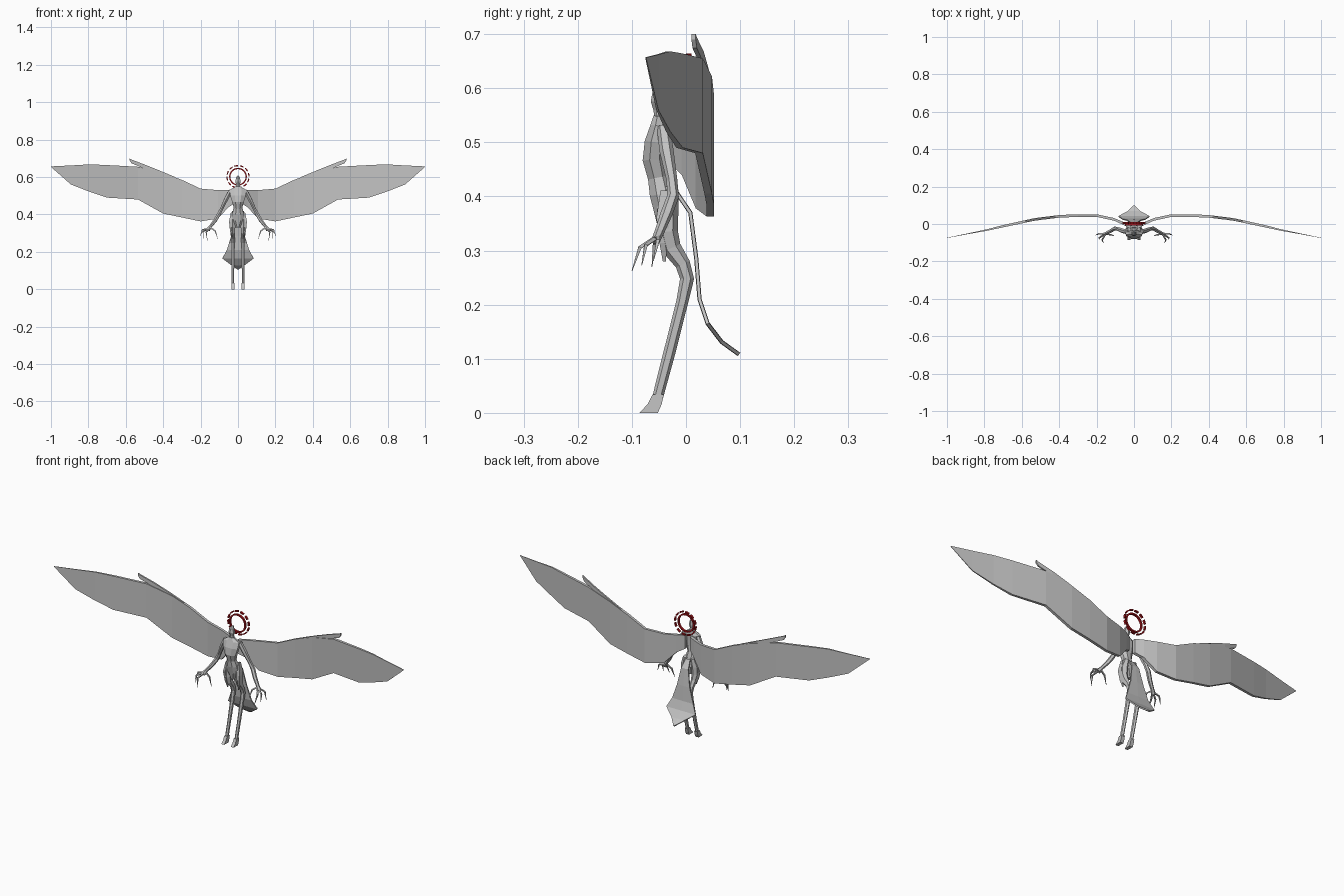
import bpy, bmesh, math
from mathutils import Vector


def material(name, rgb):
    m = bpy.data.materials.new(name)
    m.diffuse_color = (*rgb, 1)
    return m


GREY = material("stone grey", (0.54, 0.54, 0.54))
RED = material("dark red", (0.42, 0.008, 0.012))


def skin(name, rings, mat=GREY, mirror=False, closed=False):
    """Bridge rings of equal point count into one flat-shaded solid."""
    bm = bmesh.new()
    rows = [[bm.verts.new(p) for p in r] for r in rings]
    n = len(rows[0])
    pairs = list(zip(rows, rows[1:]))
    if closed:
        pairs.append((rows[-1], rows[0]))
    for a, b in pairs:
        for i in range(n):
            j = (i + 1) % n
            bm.faces.new((a[i], a[j], b[j], b[i]))
    if not closed:
        bm.faces.new(rows[0])
        bm.faces.new(rows[-1])
    bmesh.ops.recalc_face_normals(bm, faces=bm.faces)
    me = bpy.data.meshes.new(name)
    bm.to_mesh(me)
    bm.free()
    me.materials.append(mat)
    ob = bpy.data.objects.new(name, me)
    bpy.context.collection.objects.link(ob)
    if mirror:
        ob.modifiers.new("mirror", 'MIRROR')
    return ob


def limb(name, stations, sides=6, mirror=True):
    """Stations: (x, y, z, half width, half depth) along a path."""
    pts = [Vector(s[:3]) for s in stations]
    rings = []
    for i, s in enumerate(stations):
        t = (pts[min(i + 1, len(pts) - 1)] - pts[max(i - 1, 0)]).normalized()
        u = Vector((1, 0, 0))
        u = (u - t * u.dot(t)).normalized()
        v = t.cross(u)
        ring = []
        for k in range(sides):
            a = 2 * math.pi * (k + 0.5) / sides
            ring.append(pts[i] + u * (s[3] * math.cos(a)) + v * (s[4] * math.sin(a)))
        rings.append(ring)
    return skin(name, rings, mirror=mirror)


# wings: x, top z, bottom z, y, half thickness
wing = [(.015, .53, .46, -.020, .008), (.05, .53, .44, .0, .008),
        (.107, .53, .378, .025, .007), (.2, .538, .363, .045, .007),
        (.3, .585, .384, .045, .007), (.4, .622, .405, .041, .007),
        (.535, .655, .48, .024, .007), (.70, .664, .49, -.012, .006),
        (.79, .668, .52, -.033, .004), (.893, .662, .56, -.053, .002),
        (1.0, .657, .654, -.074, .0008)]
skin("wing", [[(x, y - h, t), (x, y + h, t), (x, y + h, b), (x, y - h, b)]
              for x, t, b, y, h in wing], mirror=True)

# pointed feather spur rising from the leading edge
spur = [(.34, .602, .585, .044), (.42, .635, .615, .038),
        (.50, .667, .645, .029), (.57, .694, .674, .016), (.58, .70, .690, .014)]
skin("wing_spur", [[(x, y - .004, t), (x, y + .004, t), (x, y + .004, b), (x, y - .004, b)]
                   for x, t, b, y in spur], mirror=True)

# torso, neck and head
limb("torso", [(0, -.048, .548, .016, .013), (0, -.05, .53, .048, .017),
               (0, -.056, .50, .045, .022), (0, -.058, .468, .034, .024),
               (0, -.051, .435, .024, .021), (0, -.045, .405, .034, .024),
               (0, -.038, .37, .036, .022), (0, -.036, .33, .012, .014)],
     sides=8, mirror=False)
limb("head", [(0, -.046, .535, .013, .012), (0, -.05, .56, .011, .010),
              (0, -.051, .575, .016, .014), (0, -.050, .592, .013, .012),
              (0, -.042, .606, .004, .005)], sides=6, mirror=False)

# arms
limb("arm", [(.040, -.042, .528, .011, .012), (.062, -.036, .485, .012, .013),
             (.088, -.026, .43, .009, .010), (.103, -.024, .40, .011, .011),
             (.122, -.036, .368, .010, .011), (.148, -.049, .335, .008, .009),
             (.160, -.056, .318, .013, .008)])

# clawed fingers: base, knuckle and tip
fingers = [((.160, -.052, .325), (.190, -.052, .318), (.204, -.060, .282)),
           ((.163, -.058, .322), (.186, -.074, .310), (.186, -.082, .272)),
           ((.156, -.060, .322), (.170, -.085, .306), (.164, -.100, .262)),
           ((.148, -.054, .330), (.122, -.058, .312), (.108, -.063, .270))]
for n, (a, b, c) in enumerate(fingers):
    limb("finger_%d" % (n + 1), [(*a, .005, .005), (*b, .0045, .0045), (*c, .0008, .0008)],
         sides=4)

# bird-like legs with a backward hock
limb("leg", [(.020, -.028, .415, .013, .014), (.028, -.034, .375, .020, .020),
             (.030, -.034, .335, .018, .019), (.028, -.027, .305, .014, .018),
             (.027, -.006, .275, .012, .014), (.027, .002, .248, .011, .013),
             (.027, -.007, .205, .010, .011), (.027, -.031, .11, .008, .011),
             (.027, -.052, .03, .008, .010)])
skin("foot", [[(.019, y0, z), (.035, y0, z), (.036, y1, z), (.018, y1, z)]
              for z, y0, y1 in ((.034, -.062, -.041), (.016, -.071, -.045), (0, -.086, -.052))],
     mirror=True)

# hip plates
limb("hip_plate", [(.034, -.040, .41, .006, .010), (.043, -.042, .36, .007, .018),
                   (.038, -.042, .315, .006, .010), (.030, -.040, .28, .002, .004)], sides=4)

# tail ending in a broad pointed fan: y, z, half width
tail = [(-.018, .408, .012), (.008, .37, .020), (.019, .285, .036), (.025, .21, .060),
        (.040, .165, .083), (.066, .131, .036), (.098, .108, .003)]
rings = []
for i, (y, z, w) in enumerate(tail):
    a, b = tail[max(i - 1, 0)], tail[min(i + 1, len(tail) - 1)]
    n = Vector((0, -(b[1] - a[1]), b[0] - a[0])).normalized() * .003
    p = Vector((0, y, z))
    rings.append([p + Vector((-w, 0, 0)) - n, p - n * 1.3, p + Vector((w, 0, 0)) - n,
                  p + Vector((w, 0, 0)) + n, p + n * 1.3, p + Vector((-w, 0, 0)) + n])
skin("tail", rings)


# halo: a full inner ring and a dashed outer ring
def arc(name, r, y, a0, a1, steps, hr, hy, closed=False):
    rings = []
    for i in range(steps if closed else steps + 1):
        a = a0 + (a1 - a0) * i / steps
        c, s = math.cos(a), math.sin(a)
        rings.append([((r + dr) * c, y + dy, .602 + (r + dr) * s)
                      for dr, dy in ((-hr, -hy), (hr, -hy), (hr, hy), (-hr, hy))])
    skin(name, rings, RED, closed=closed)


arc("halo_ring", .044, -.002, 0, 2 * math.pi, 24, .0035, .005, True)
for k in range(12):
    start = 2 * math.pi * k / 12
    arc("halo_dash_%d" % (k + 1), .059, .005, start, start + .34, 2, .0032, .005)
